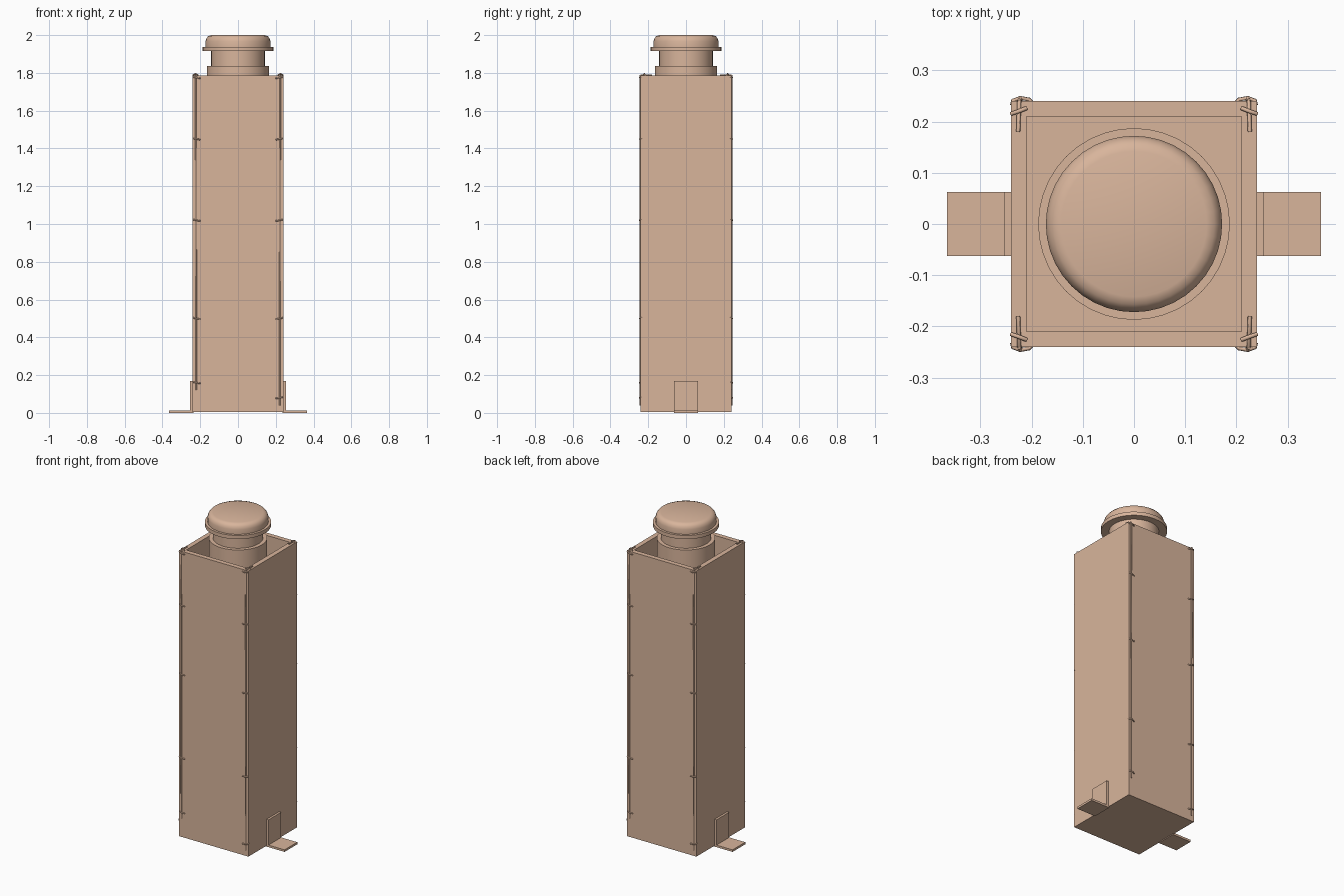
import bpy, bmesh, math
from mathutils import Vector

if "Cube" in bpy.data.objects:
    bpy.data.objects.remove(bpy.data.objects["Cube"])

mat = bpy.data.materials.new("warm tan")
mat.diffuse_color = (0.69, 0.46, 0.33, 1)
mat.use_nodes = True
mat.node_tree.nodes["Principled BSDF"].inputs["Base Color"].default_value = mat.diffuse_color


def finish(name, bm, smooth=False):
    bmesh.ops.recalc_face_normals(bm, faces=bm.faces)
    me = bpy.data.meshes.new(name)
    bm.to_mesh(me)
    bm.free()
    me.materials.append(mat)
    ob = bpy.data.objects.new(name, me)
    bpy.context.collection.objects.link(ob)
    if smooth:
        bpy.ops.object.select_all(action='DESELECT')
        ob.select_set(True)
        bpy.context.view_layer.objects.active = ob
        bpy.ops.object.shade_smooth_by_angle(angle=math.radians(35))
    return ob


def lathe(name, profile, seg=40):
    bm = bmesh.new()
    rings = []
    for r, z in profile:
        if r == 0:
            rings.append([bm.verts.new((0, 0, z))] * seg)
        else:
            rings.append([bm.verts.new((r * math.cos(2 * math.pi * i / seg),
                                        r * math.sin(2 * math.pi * i / seg), z)) for i in range(seg)])
    for a, b in zip(rings, rings[1:]):
        for i in range(seg):
            j = (i + 1) % seg
            bm.faces.new(list(dict.fromkeys((a[i], a[j], b[j], b[i]))))
    return finish(name, bm, True)


def wire(name, paths, r=0.004):
    # round rods along polylines, joined in one object
    cu = bpy.data.curves.new(name, 'CURVE')
    cu.dimensions = '3D'
    cu.bevel_depth = r
    cu.bevel_resolution = 1
    cu.use_fill_caps = True
    for pts in paths:
        sp = cu.splines.new('POLY')
        sp.points.add(len(pts) - 1)
        for p, co in zip(sp.points, pts):
            p.co = (*co, 1)
    cu.materials.append(mat)
    ob = bpy.data.objects.new(name, cu)
    bpy.context.collection.objects.link(ob)


# open square case with thick walls and a floor
bm = bmesh.new()
W, T, H = 0.24, 0.03, 1.785


def square(h, z):
    return [bm.verts.new((x * h, y * h, z)) for x, y in ((-1, -1), (1, -1), (1, 1), (-1, 1))]


rings = [square(W, 0.005), square(W, H), square(W - T, H), square(W - T, 0.04)]
for a, b in zip(rings, rings[1:]):
    for i in range(4):
        j = (i + 1) % 4
        bm.faces.new((a[i], a[j], b[j], b[i]))
bm.faces.new(rings[0])
bm.faces.new(rings[-1])
finish("square_case", bm)

# inner tube, neck and cap
lathe("inner_tube", [(0, 0.04), (0.165, 0.04), (0.165, 1.837), (0, 1.837)])
lathe("neck", [(0, 1.83), (0.142, 1.83), (0.142, 1.92), (0, 1.92)])
lathe("cap", [(0, 1.915), (0.187, 1.915), (0.187, 1.938), (0.172, 1.938), (0.172, 1.968),
              (0.167, 1.984), (0.157, 1.995), (0.142, 2.0), (0, 2.0)])

# L-shaped feet on both sides
for side, s in (("left", -1), ("right", 1)):
    bm = bmesh.new()
    outline = [(0.235, 0), (0.365, 0), (0.365, 0.013), (0.254, 0.013), (0.254, 0.17), (0.235, 0.17)]
    f = bm.faces.new([bm.verts.new((s * x, -0.0625, z)) for x, z in outline])
    ext = bmesh.ops.extrude_face_region(bm, geom=[f])
    bmesh.ops.translate(bm, vec=(0, 0.125, 0),
                        verts=[v for v in ext["geom"] if isinstance(v, bmesh.types.BMVert)])
    finish(side + "_foot", bm)

# seam wires and ties at the four corners
for sy, fb in ((-1, "front"), (1, "back")):
    for sx, lr in ((-1, "left"), (1, "right")):
        low = 0.16 if sx * sy > 0 else 0.08
        paths = [[(sx * 0.221, sy * 0.241, low - 0.04), (sx * 0.222, sy * 0.241, 1.0),
                  (sx * 0.224, sy * 0.241, 1.79)]]
        for z in (low, 0.5, 1.02, 1.45, 1.775):
            paths.append([(sx * 0.238, sy * 0.232, z + 0.004), (sx * 0.236, sy * 0.241, z + 0.003),
                          (sx * 0.222, sy * 0.246, z), (sx * 0.205, sy * 0.243, z - 0.003),
                          (sx * 0.2, sy * 0.238, z - 0.003)])
        # stitches over the rim
        paths.append([(sx * 0.222, sy * 0.245, 1.775), (sx * 0.224, sy * 0.238, 1.789),
                      (sx * 0.226, sy * 0.18, 1.789)])
        paths.append([(sx * 0.24, sy * 0.215, 1.787), (sx * 0.225, sy * 0.22, 1.796),
                      (sx * 0.21, sy * 0.226, 1.787)])
        wire(fb + "_" + lr + "_seam_wire", paths)
